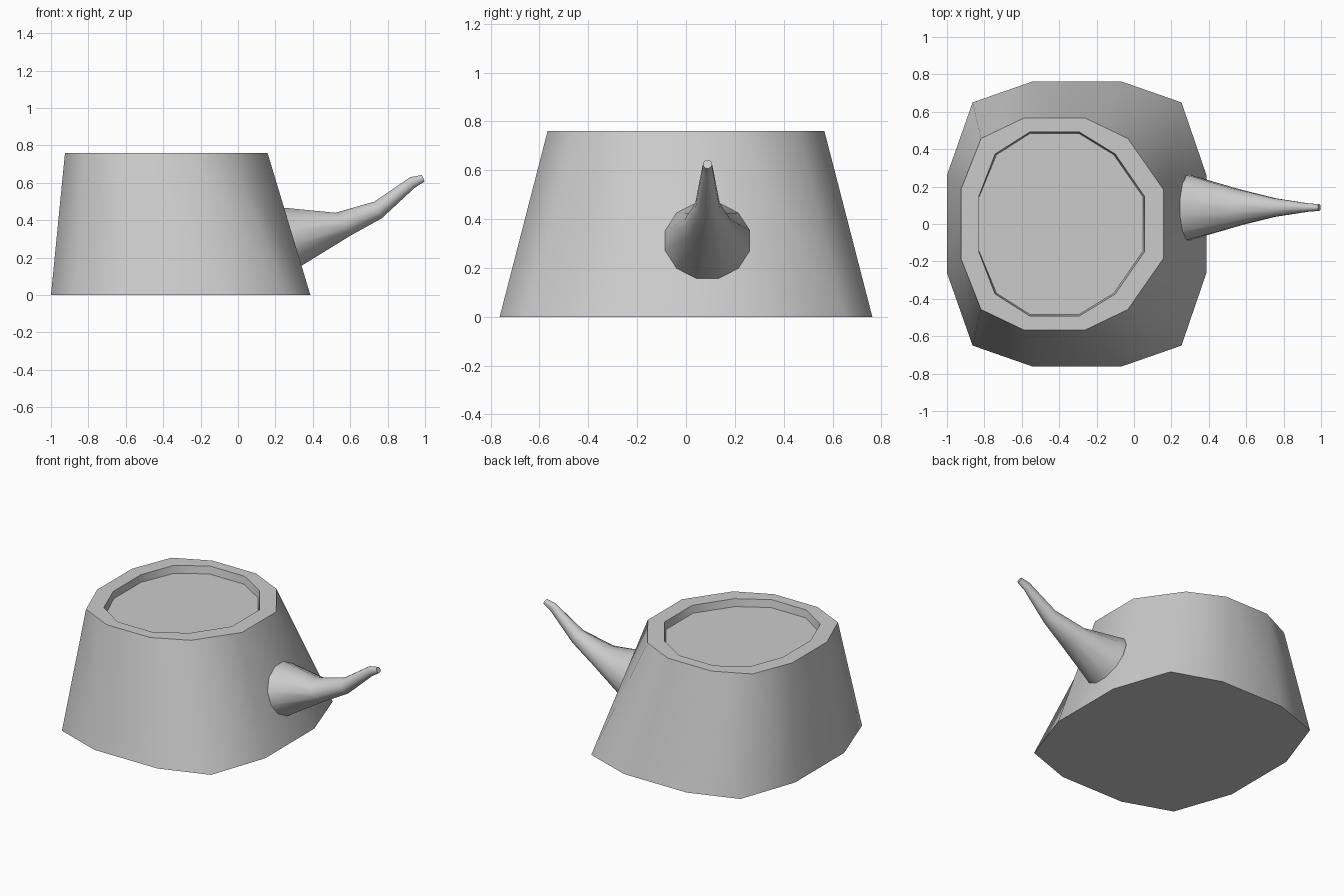
import bpy, bmesh, math

if "Cube" in bpy.data.objects:
    bpy.data.objects.remove(bpy.data.objects["Cube"])


def loft(name, rings, sharp):
    """Skin a stack of equal-length rings and cap both ends."""
    bm = bmesh.new()
    loops = [[bm.verts.new(p) for p in ring] for ring in rings]
    n = len(loops[0])
    for a, b in zip(loops, loops[1:]):
        for i in range(n):
            j = (i + 1) % n
            bm.faces.new((a[i], a[j], b[j], b[i]))
    bm.faces.new(loops[0])
    bm.faces.new(loops[-1])
    bmesh.ops.recalc_face_normals(bm, faces=bm.faces)
    mesh = bpy.data.meshes.new(name)
    bm.to_mesh(mesh)
    bm.free()
    for p in mesh.polygons:
        p.use_smooth = True
    mesh.set_sharp_from_angle(angle=math.radians(sharp))
    obj = bpy.data.objects.new(name, mesh)
    bpy.context.collection.objects.link(obj)
    return obj


def outline(half, z):
    """Mirror a back half outline (left to right) across y = 0."""
    pts = half + [(x, -y) for x, y in reversed(half)]
    return [(x, y, z) for x, y in pts]


# Pot body: tapered twelve-sided wall, flat rim and shallow lid recess
base = [(-1, .262), (-.863, .65), (-.54, .763), (-.07, .763), (.254, .65), (.387, .262)]
top = [(-.925, .185), (-.818, .457), (-.588, .567), (-.262, .567), (-.033, .457), (.158, .183)]
lip = [(-.83, .147), (-.743, .374), (-.556, .493), (-.294, .493), (-.1, .374), (.057, .147)]
floor = [(-.828, .145), (-.735, .37), (-.554, .485), (-.296, .485), (-.108, .37), (.048, .145)]
loft("pot_body", [outline(base, 0), outline(top, .76),
                  outline(lip, .76), outline(floor, .71)], 57)

# Spout: twelve-sided rings given by top point, bottom point and half width
sections = [
    ((.246, .467), (.340, .157), .173),
    ((.52, .44), (.605, .32), .095),
    ((.73, .50), (.768, .41), .05),
    ((.92, .63), (.943, .572), .022),
    ((.983, .642), (.998, .608), .018),
]
rings = []
for (tx, tz), (bx, bz), w in sections:
    ring = []
    for k in range(12):
        a = math.radians(15 + 30 * k)
        c = math.cos(a) / math.cos(math.radians(15))
        s = math.sin(a) / math.cos(math.radians(15)) / 2 + .5
        ring.append((bx + (tx - bx) * s, .088 + w * c, bz + (tz - bz) * s))
    rings.append(ring)
loft("spout", rings, 45)
